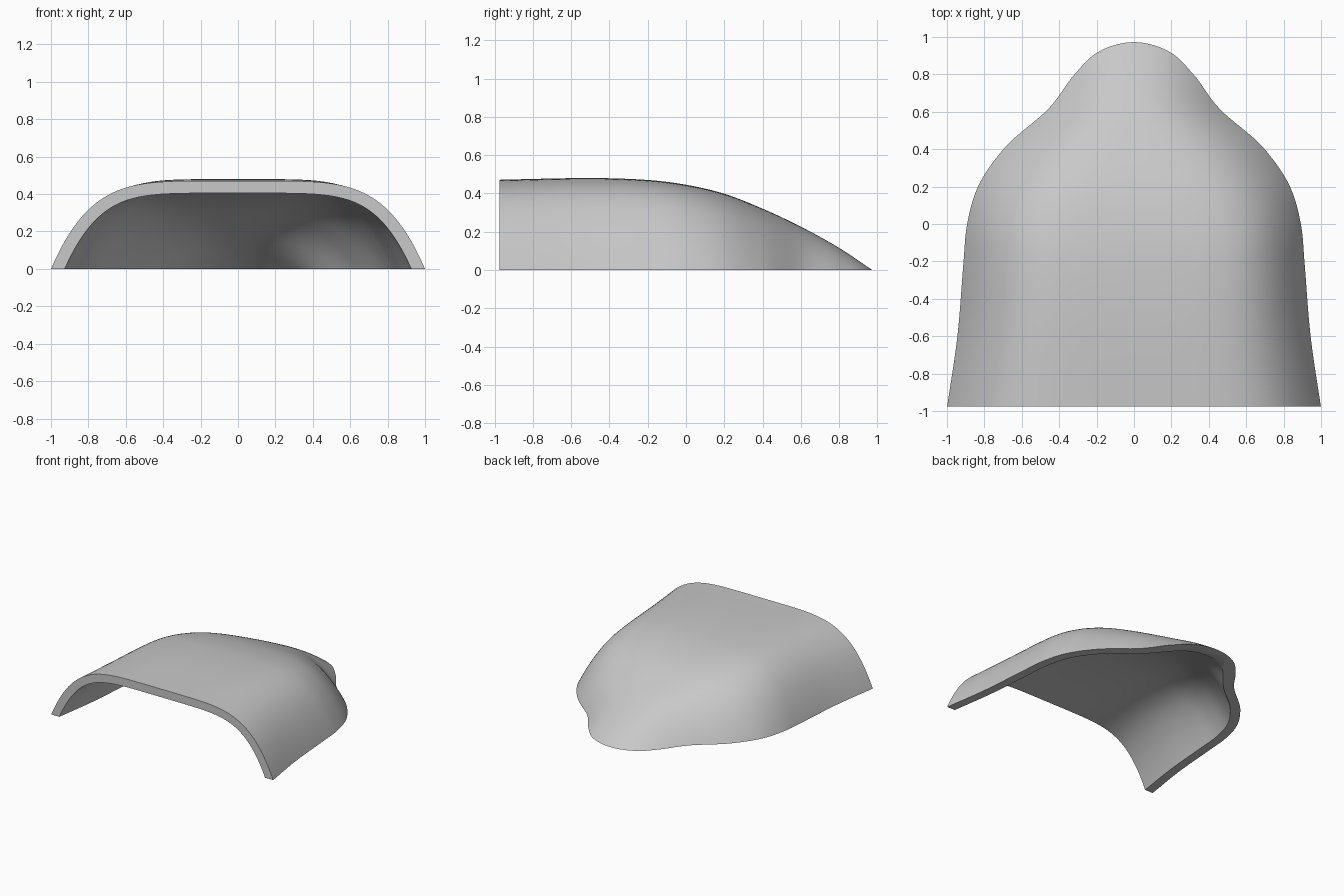
import bpy, bmesh, math

cube = bpy.data.objects.get("Cube")
if cube:
    bpy.data.objects.remove(cube, do_unlink=True)

ROWS, COLS = 72, 72
FRONT, TIP = -0.975, 0.975
CUT = 0.002      # ground trim height, removed again by lowering the shell
WALL = 0.066

# Half width of the footprint and ridge height, both along y
WIDTH = [(-1.15, 1.03), (-0.975, 1.0), (-0.6, 0.945), (-0.2, 0.912), (0, 0.893),
         (0.2, 0.835), (0.4, 0.7), (0.6, 0.475), (0.8, 0.32), (0.9, 0.225), (TIP, 0)]
RIDGE = [(-1.15, 0.468), (-0.975, 0.473), (-0.5, 0.482), (-0.2, 0.472), (0, 0.447),
         (0.2, 0.4), (0.4, 0.322), (0.6, 0.228), (0.8, 0.117), (TIP, 0)]


def smooth_curve(points, t):
    """Smooth value through the points at t."""
    n = len(points)

    def slope(i):
        a, b = points[max(i - 1, 0)], points[min(i + 1, n - 1)]
        return (b[1] - a[1]) / (b[0] - a[0])

    k = 0
    while k < n - 2 and t > points[k + 1][0]:
        k += 1
    (x0, y0), (x1, y1) = points[k], points[k + 1]
    h = x1 - x0
    s = (t - x0) / h
    return (y0 * (1 + 2 * s) * (1 - s) ** 2 + y1 * s * s * (3 - 2 * s)
            + h * slope(k) * s * (1 - s) ** 2 + h * slope(k + 1) * s * s * (s - 1))


WIDTH_SQUARED = [(y, w * w) for y, w in WIDTH]


def section(y):
    """Half width, height and squareness of the arch at y."""
    width = math.sqrt(max(smooth_curve(WIDTH_SQUARED, y), 0))
    height = max(smooth_curve(RIDGE, y), 0)
    s = min(max(y + 0.2, 0), 1)
    power = 5 - 2.8 * s * s * (3 - 2 * s)
    return width, height, power


# Outer skin, lofted from the front arch to the rear tip
bm = bmesh.new()
grid = []
for i in range(ROWS + 1):
    y = TIP - (TIP + 1.1) * (1 - i / ROWS) ** 1.6
    width, height, power = section(y)
    if i == ROWS:
        width = height = 0
    row = []
    for j in range(COLS + 1):
        u = math.sin((j / COLS - 0.5) * math.pi)
        row.append(bm.verts.new((width * u, y, height * (1 - abs(u) ** power))))
    grid.append(row)
for a, b in zip(grid, grid[1:]):
    for j in range(COLS):
        bm.faces.new((a[j], a[j + 1], b[j + 1], b[j]))
bmesh.ops.remove_doubles(bm, verts=bm.verts[:], dist=0.0002)
mesh = bpy.data.meshes.new("shell")
bm.to_mesh(mesh)
bm.free()
shell = bpy.data.objects.new("curved_shell", mesh)
bpy.context.collection.objects.link(shell)
bpy.context.view_layer.objects.active = shell
shell.select_set(True)

# Wall thickness
wall = shell.modifiers.new("wall", 'SOLIDIFY')
wall.thickness = WALL
wall.offset = -1
bpy.ops.object.modifier_apply(modifier=wall.name)

# Trim the foot and the open front flat, then cap them
bm = bmesh.new()
bm.from_mesh(mesh)
for point, normal in (((0, 0, CUT), (0, 0, -1)), ((0, FRONT, 0), (0, -1, 0))):
    cut = bmesh.ops.bisect_plane(bm, geom=bm.verts[:] + bm.edges[:] + bm.faces[:],
                                 plane_co=point, plane_no=normal, clear_outer=True)
    rim = [e for e in cut["geom_cut"] if isinstance(e, bmesh.types.BMEdge)]
    bmesh.ops.edgeloop_fill(bm, edges=rim)
bmesh.ops.recalc_face_normals(bm, faces=bm.faces[:])
bmesh.ops.translate(bm, verts=bm.verts[:], vec=(0, 0, -CUT))
bm.to_mesh(mesh)
bm.free()

# Single grey finish
grey = bpy.data.materials.new("light_grey")
grey.use_nodes = True
colour = (0.58, 0.58, 0.58, 1)
grey.diffuse_color = colour
grey.node_tree.nodes["Principled BSDF"].inputs["Base Color"].default_value = colour
mesh.materials.append(grey)
bpy.ops.object.shade_smooth_by_angle(angle=math.radians(40))
